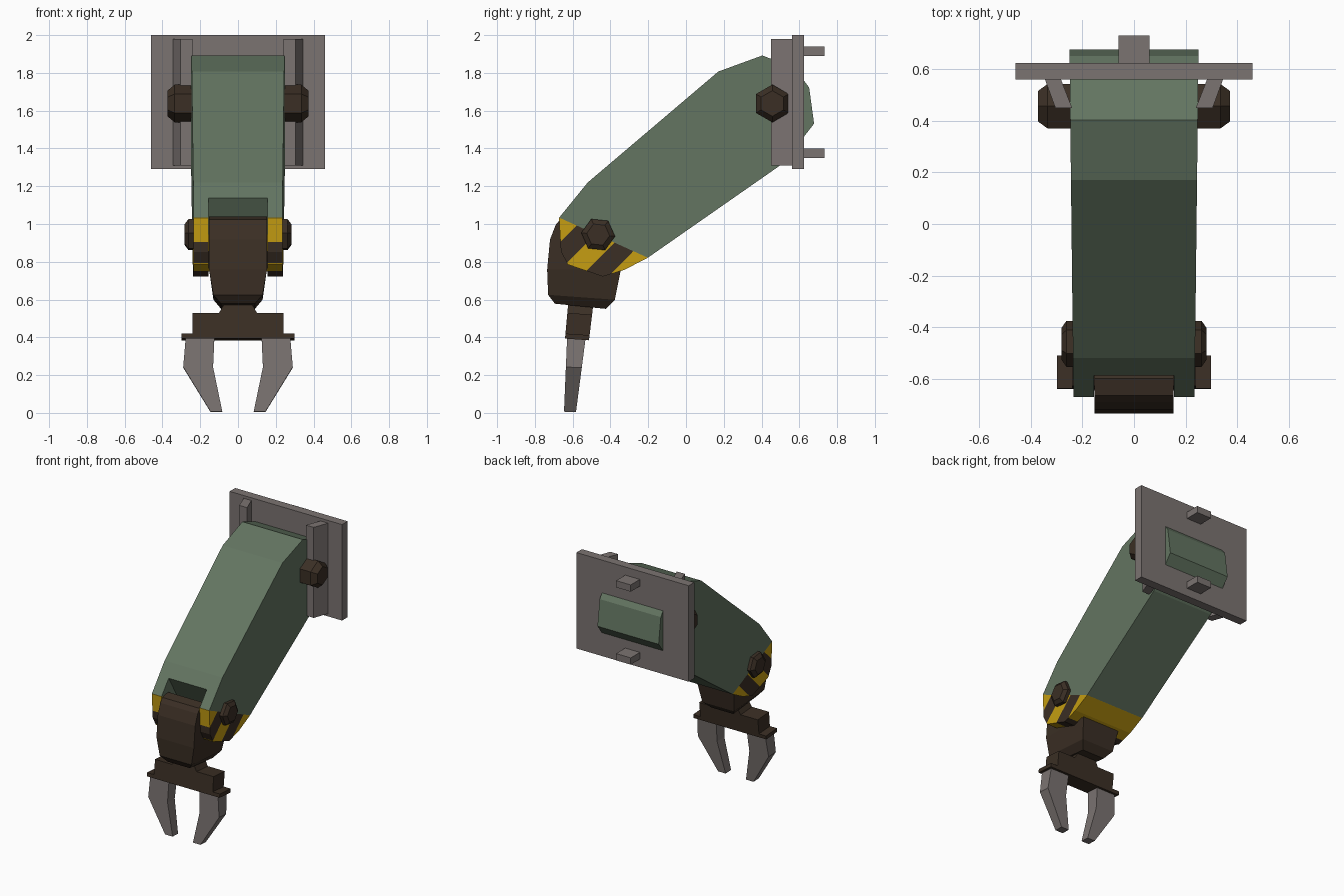
import bpy, bmesh, math
from mathutils import Vector

if "Cube" in bpy.data.objects:
    bpy.data.objects.remove(bpy.data.objects["Cube"])


def mat(name, rgb):
    m = bpy.data.materials.new(name)
    m.diffuse_color = (*rgb, 1)
    m.use_nodes = True
    m.node_tree.nodes["Principled BSDF"].inputs["Base Color"].default_value = m.diffuse_color
    return m


GREEN = mat("army_green", (0.125, 0.178, 0.120))
GREY = mat("warm_grey", (0.198, 0.173, 0.166))
YELLOW = mat("hazard_yellow", (0.56, 0.34, 0.006))
DARK = mat("dark_brown", (0.043, 0.028, 0.018))


def finish(bm, name, *mats):
    bmesh.ops.recalc_face_normals(bm, faces=bm.faces)
    me = bpy.data.meshes.new(name)
    bm.to_mesh(me)
    bm.free()
    for m in mats:
        me.materials.append(m)
    ob = bpy.data.objects.new(name, me)
    bpy.context.collection.objects.link(ob)
    return ob


def loft(rings):
    """Join rings of equal point count and cap both ends."""
    bm = bmesh.new()
    rows = [[bm.verts.new(p) for p in r] for r in rings]
    n = len(rows[0])
    for a, b in zip(rows, rows[1:]):
        for i in range(n):
            j = (i + 1) % n
            bm.faces.new((a[i], a[j], b[j], b[i]))
    bm.faces.new(rows[0])
    bm.faces.new(rows[-1])
    bmesh.ops.recalc_face_normals(bm, faces=bm.faces)
    return bm


def side_prism(profile, half):
    """Extrude a (y, z) profile across x; half(y, z) gives the half width."""
    return loft([[(s * half(y, z), y, z) for y, z in profile] for s in (-1, 1)])


def cut(bm, co, no, faces=None):
    faces = list(bm.faces) if faces is None else faces
    geom = set(faces)
    for f in faces:
        geom.update(f.edges)
        geom.update(f.verts)
    bmesh.ops.bisect_plane(bm, geom=list(geom), dist=1e-5, plane_co=co, plane_no=no)


def box(name, lo, hi, m):
    (x0, y0, z0), (x1, y1, z1) = lo, hi
    base = [(x0, y0), (x1, y0), (x1, y1), (x0, y1)]
    return finish(loft([[(x, y, z) for x, y in base] for z in (z0, z1)]), name, m)


# Upper arm, slightly narrower toward the elbow
arm_profile = [(-.52, 1.22), (.171, 1.807), (.404, 1.892), (.573, 1.828), (.652, 1.722),
               (.678, 1.531), (.625, 1.463), (.504, 1.314), (-.203, .821), (-.325, .758),
               (-.44, .722), (-.625, .785), (-.662, .853), (-.672, 1.033)]
arm = finish(side_prism(arm_profile, lambda y, z: .235 + (y + .67) * .0115),
             "upper_arm", GREEN, YELLOW, DARK)

# Slot for the wrist
slot = [(-.70, 1.327), (-.30, .648), (-.9, .648), (-.9, 1.327)]
cutter = finish(side_prism(slot, lambda y, z: .156), "slot_cutter", GREEN)
cutter.hide_render = True
mod = arm.modifiers.new("slot", 'BOOLEAN')
mod.operation = 'DIFFERENCE'
mod.solver = 'EXACT'
mod.object = cutter
bpy.context.view_layer.objects.active = arm
bpy.ops.object.modifier_apply(modifier=mod.name)
bpy.data.objects.remove(cutter)

# Diagonal hazard stripes at the elbow end
border_co = Vector((0, -.672, 1.034))
border_no = Vector((0, .212, .469)).normalized()
bm = bmesh.new()
bm.from_mesh(arm.data)
cut(bm, border_co, border_no)


def painted():
    return [f for f in bm.faces if (f.calc_center_median() - border_co).dot(border_no) < -1e-4]


START, STEP = -1.57, .145
for k in range(4):
    cut(bm, (0, START + k * STEP, 0), Vector((0, 1, -1)).normalized(), painted())
for f in bm.faces:
    f.material_index = 0
for f in painted():
    c = f.calc_center_median()
    f.material_index = 1 if math.floor((c.y - c.z - START) / STEP) % 2 else 2
bm.to_mesh(arm.data)
bm.free()

# Wall plate with locating pegs
box("wall_plate", (-.46, .56, 1.29), (.46, .625, 2), GREY)
for name, z in (("upper_peg", 1.89), ("lower_peg", 1.35)):
    box(name, (-.06, .62, z), (.06, .732, z + .05), GREY)

# Wrist block, tapering toward the gripper
wrist_profile = [(-.60, 1.04), (-.665, 1.025), (-.69, .995), (-.72, .917), (-.735, .758),
                 (-.73, .625), (-.694, .578), (-.425, .551), (-.377, .599), (-.345, .758),
                 (-.45, .95)]
bm = side_prism(wrist_profile, lambda y, z: 1)
cut(bm, (0, -.735, .758), (0, 0, 1))
cut(bm, (0, -.73, .625), Vector((0, .026, .353)).normalized())
for v in bm.verts:
    level = v.co.z + .074 * (v.co.y + .73)
    half = .153 if level > .7 else .13 if level > .6 else .09
    v.co.x *= half
finish(bm, "wrist", DARK)


# Gripper parts lean: front and back y follow height
def front_prism(profile, front, back, shear):
    rings = []
    for fy in (front, back):
        rings.append([(x, fy(z), z - shear * (fy(z) + .565)) for x, z in profile])
    return loft(rings)


half = [(.07, .58), (.10, .525), (.24, .525), (.24, .415), (.298, .415), (.298, .388)]
base = half + [(-x, z) for x, z in reversed(half)]
finish(front_prism(base, lambda z: -.625 - (.56 - z) * .09,
                   lambda z: -.493 - (.56 - z) * .12, .07), "gripper_base", DARK)

claw = [(.125, .395), (.132, .24), (.083, .003), (.145, .003), (.29, .24), (.277, .395)]
shoulder_rib = [(.347, .565), (.305, .45), (.24, .45), (.285, .565)]


def hex_bolt(name, s, y, z, r, turn, xs):
    rings = []
    for x, k in zip(xs, (1, 1, .68)):
        angles = [math.radians(turn + 60 * i) for i in range(6)]
        rings.append([(s * x, y + r * k * math.cos(a), z + r * k * math.sin(a)) for a in angles])
    finish(loft(rings), name, DARK)


# Mirrored pairs: claws, ribs and pivot bolts
for s, side in ((-1, "left"), (1, "right")):
    finish(front_prism([(s * x, z) for x, z in claw],
                       lambda z: -.646 + z * .042,
                       lambda z: -.583 + z * .13, .04), side + "_claw", GREY)
    finish(loft([[(s * x, y, z) for x, y in shoulder_rib] for z in (1.31, 1.98)]),
           side + "_rib", GREY)
    hex_bolt(side + "_shoulder_bolt", s, .457, 1.638, .1, 30, (.2, .335, .373))
    hex_bolt(side + "_elbow_bolt", s, -.465, .944, .09, -6, (.2, .262, .282))
